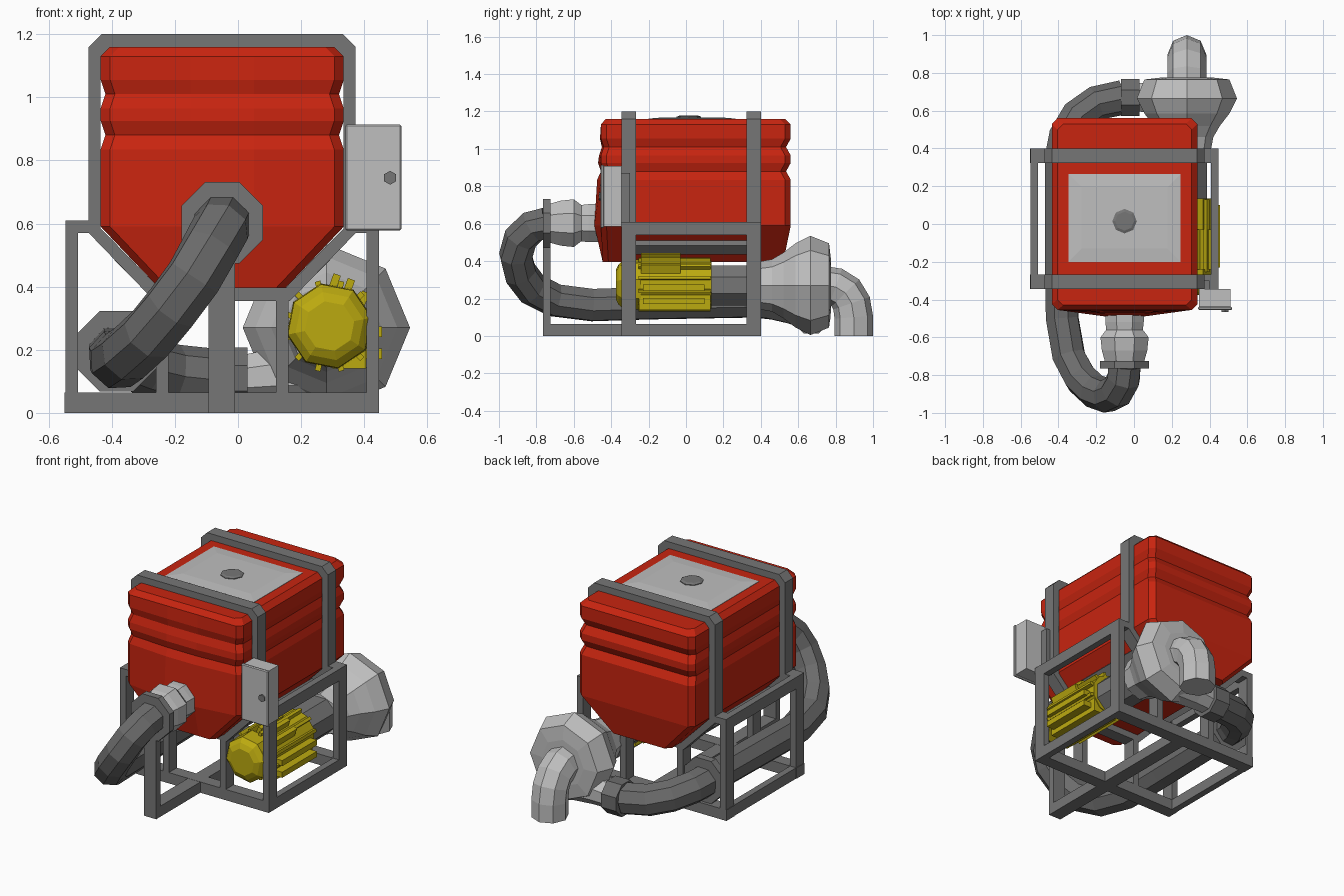
import bpy, bmesh, math
from mathutils import Vector, Matrix

if "Cube" in bpy.data.objects:
    bpy.data.objects.remove(bpy.data.objects["Cube"])


def material(name, rgb):
    m = bpy.data.materials.new(name)
    m.diffuse_color = (*rgb, 1)
    m.use_nodes = True
    m.node_tree.nodes["Principled BSDF"].inputs["Base Color"].default_value = m.diffuse_color
    return m


RED = material("red plastic", (0.58, 0.018, 0.005))
STEEL = material("frame grey", (0.18, 0.18, 0.18))
HOSE = material("hose grey", (0.15, 0.15, 0.15))
LIGHT = material("light grey", (0.52, 0.52, 0.52))
YELLOW = material("motor yellow", (0.50, 0.40, 0.005))


def finish(name, bm, mat):
    bmesh.ops.recalc_face_normals(bm, faces=bm.faces)
    me = bpy.data.meshes.new(name)
    bm.to_mesh(me)
    bm.free()
    me.materials.append(mat)
    ob = bpy.data.objects.new(name, me)
    bpy.context.collection.objects.link(ob)
    return ob


def loft(name, rings, mat, closed=False):
    """Skin a list of equal rings; cap the ends unless closed into a loop."""
    bm = bmesh.new()
    vs = [[bm.verts.new(p) for p in r] for r in rings]
    n = len(vs[0])
    pairs = list(zip(vs, vs[1:])) + ([(vs[-1], vs[0])] if closed else [])
    for a, b in pairs:
        for i in range(n):
            j = (i + 1) % n
            bm.faces.new((a[i], a[j], b[j], b[i]))
    if not closed:
        bm.faces.new(vs[0])
        bm.faces.new(vs[-1])
    return finish(name, bm, mat)


def tube(name, pts, radii, mat, n=8, phase=0.0):
    """Sweep an n-gon along a path with a radius per point."""
    pts = [Vector(p) for p in pts]
    if isinstance(radii, (int, float)):
        radii = [radii] * len(pts)
    rings, u = [], None
    for i, p in enumerate(pts):
        t = (pts[min(i + 1, len(pts) - 1)] - pts[max(i - 1, 0)]).normalized()
        if u is None:
            u = Vector((0, 0, 1)) if abs(t.z) < 0.9 else Vector((0, 1, 0))
        u = (u - t * u.dot(t)).normalized()
        w = t.cross(u)
        rings.append([p + radii[i] * (math.cos(a) * u + math.sin(a) * w)
                      for a in (phase + k * math.tau / n for k in range(n))])
    return loft(name, rings, mat)


def turned(name, x, z, profile, mat, n=8, phase=0.0):
    """Part turned about an axis along y; profile is (y, radius)."""
    return tube(name, [(x, y, z) for y, r in profile], [r for y, r in profile], mat, n, phase)


def box(name, x0, x1, y0, y1, z0, z1, mat, bevel=0, tilt=0):
    bm = bmesh.new()
    bmesh.ops.create_cube(bm, size=1)
    bmesh.ops.scale(bm, vec=(x1 - x0, y1 - y0, z1 - z0), verts=bm.verts)
    if bevel:
        bmesh.ops.bevel(bm, geom=bm.edges[:], offset=bevel, segments=1, affect='EDGES')
    bmesh.ops.rotate(bm, matrix=Matrix.Rotation(tilt, 3, 'Y'), verts=bm.verts)
    bmesh.ops.translate(bm, vec=((x0 + x1) / 2, (y0 + y1) / 2, (z0 + z1) / 2), verts=bm.verts)
    return finish(name, bm, mat)


CX = -0.05            # centre line of the tank
OCT = math.pi / 8     # turns an octagon onto its flat side

# Ribbed tank: (z, half width, front y, back y, front bulge)
levels = [(0.395, 0.20, -0.445, 0.52, 0.00), (0.59, 0.385, -0.455, 0.56, 0.035),
          (0.835, 0.385, -0.455, 0.56, 0.02), (0.88, 0.37, -0.44, 0.535, 0.015),
          (0.925, 0.385, -0.455, 0.56, 0.015), (0.965, 0.385, -0.455, 0.56, 0.01),
          (1.01, 0.37, -0.44, 0.535, 0.01), (1.055, 0.385, -0.455, 0.56, 0.005),
          (1.13, 0.385, -0.455, 0.56, 0.0), (1.16, 0.355, -0.43, 0.53, 0.0)]
rings = []
for z, h, f, b, bulge in levels:
    c = 0.03
    xy = [(-h, f + c), (-h + c, f), (-0.1, f - bulge), (0.1, f - bulge), (h - c, f), (h, f + c),
          (h, b - c), (h - c, b), (-h + c, b), (-h, b - c)]
    rings.append([(CX + x, y, z) for x, y in xy])
loft("tank", rings, RED)

# Lid and cap
rings = [[(CX + sx * (0.297 - i), 0.032 + sy * (0.233 - i), z)
          for sx, sy in ((-1, -1), (1, -1), (1, 1), (-1, 1))]
         for z, i in ((1.14, 0), (1.162, 0), (1.168, 0.07))]
loft("tank_lid", rings, LIGHT)
tube("lid_cap", [(CX, 0.015, 1.15), (CX, 0.015, 1.172), (CX, 0.015, 1.178)],
     [0.065, 0.065, 0.05], STEEL)

# Hoops round the tank and the end frames they stand in
inner = [(0.20, 0.395), (0.385, 0.585), (0.385, 1.13), (0.355, 1.16)]
outer = [(0.215, 0.355), (0.423, 0.57), (0.423, 1.16), (0.383, 1.20)]


def mirrored(p):
    return p + [(-x, z) for x, z in reversed(p)]


for tag, y0, y1 in (("front", -0.345, -0.268), ("back", 0.323, 0.40)):
    sections = [[(CX + o[0], y0, o[1]), (CX + o[0], y1, o[1]), (CX + i[0], y1, i[1]), (CX + i[0], y0, i[1])]
                for o, i in zip(mirrored(outer), mirrored(inner))]
    loft(tag + "_hoop", sections, STEEL, closed=True)
    box(tag + "_floor_rail", -0.55, 0.446, y0, y1, 0, 0.065, STEEL)
    for side, s in (("left", -1), ("right", 1)):
        def span(a, b):
            return sorted((CX + s * a, CX + s * b))
        box(f"{tag}_{side}_post", *span(0.457, 0.497), y0, y1, 0.03, 0.61, STEEL)
        box(f"{tag}_{side}_inner_post", *span(0.17, 0.21), y0, y1, 0.03, 0.37, STEEL)
        box(f"{tag}_{side}_bracket", *span(0.39, 0.48), y0, y1, 0.57, 0.61, STEEL)

# Lengthwise rails
for side, s in (("left", -1), ("right", 1)):
    x0, x1 = sorted((CX + s * 0.457, CX + s * 0.497))
    box(side + "_floor_rail", x0, x1, -0.345, 0.40, 0, 0.065, STEEL)
    box(side + "_top_rail", x0, x1, -0.345, 0.40, 0.54, 0.61, STEEL)
    xm = CX + s * 0.305
    box(side + "_tank_support", xm - 0.035, xm + 0.035, -0.30, 0.36, 0.455, 0.49, STEEL,
        tilt=-s * math.pi / 4)

# Central floor rail and front pipe post
box("centre_floor_rail", -0.093, -0.01, -0.765, 0.40, 0, 0.064, STEEL)
box("pipe_post", -0.093, -0.01, -0.765, -0.725, 0, 0.55, STEEL)

# Tank outlet fitting with flange
turned("outlet_fitting", CX, 0.603, [(-0.43, 0.11), (-0.52, 0.11), (-0.56, 0.105), (-0.60, 0.138),
                                     (-0.67, 0.13), (-0.73, 0.112)], LIGHT, phase=OCT)
turned("outlet_flange", CX, 0.603, [(-0.765, 0.14), (-0.725, 0.14)], STEEL, phase=OCT)

# Hose: from the flange, round the front, along the left side and behind to the pump
path = [(-0.05, -0.75, 0.60), (-0.055, -0.82, 0.585), (-0.09, -0.885, 0.52), (-0.14, -0.91, 0.43),
        (-0.21, -0.885, 0.335), (-0.28, -0.82, 0.25), (-0.345, -0.70, 0.19), (-0.38, -0.50, 0.165),
        (-0.385, -0.20, 0.175), (-0.385, 0.36, 0.185), (-0.365, 0.46, 0.175), (-0.30, 0.57, 0.15),
        (-0.20, 0.64, 0.125), (-0.06, 0.67, 0.11)]
tube("hose", path, 0.092, HOSE, phase=OCT)
turned("hose_flange", -0.385, 0.195, [(0.34, 0.138), (0.385, 0.138)], STEEL, phase=OCT)
tube("hose_collar", [(-0.07, 0.67, 0.11), (0.03, 0.67, 0.11)], 0.105, HOSE, phase=OCT)

# Pump with inlet nozzle and discharge elbow
PX, PZ = 0.28, 0.27
turned("pump_casing", PX, PZ, [(0.38, 0.125), (0.46, 0.14), (0.52, 0.175), (0.585, 0.225), (0.665, 0.265),
                               (0.765, 0.225), (0.775, 0.14)], LIGHT)
tube("pump_nozzle", [(0.28, 0.67, 0.13), (0.12, 0.67, 0.12), (0.02, 0.67, 0.11)],
     [0.11, 0.09, 0.08], LIGHT, phase=OCT)
elbow = [(PX, 0.74, PZ), (PX, 0.80, 0.262), (PX, 0.852, 0.23), (PX, 0.885, 0.175),
         (PX, 0.897, 0.10), (PX, 0.897, 0.0)]
tube("pump_elbow", elbow, 0.103, LIGHT)

# Drive shaft housing and motor
turned("shaft_housing", PX, PZ, [(0.10, 0.115), (0.40, 0.115)], STEEL, phase=OCT)
MX, MZ = 0.29, 0.275
turned("motor_body", MX, MZ, [(-0.26, 0.128), (0.135, 0.128)], YELLOW, n=10)
turned("motor_fan_cover", MX, MZ, [(-0.24, 0.138), (-0.335, 0.135), (-0.36, 0.11), (-0.375, 0.08)],
       YELLOW, n=8, phase=0.2)
for k in range(12):
    a = math.radians(15 + 30 * k)
    x, z = MX + 0.125 * math.cos(a), MZ + 0.125 * math.sin(a)
    box(f"motor_fin_{k + 1}", x - 0.022, x + 0.022, -0.255, 0.13, z - 0.009, z + 0.009, YELLOW, tilt=-a)
box("motor_foot", 0.30, 0.405, -0.25, 0.13, 0.14, 0.22, YELLOW)
for k, z in enumerate((0.187, 0.257)):
    box(f"motor_side_rib_{k + 1}", 0.38, 0.456, -0.23, 0.10, z - 0.017, z + 0.017, YELLOW)
for k, (x, z) in enumerate(((0.305, 0.415), (0.35, 0.40), (0.395, 0.36))):
    box(f"motor_top_rib_{k + 1}", x - 0.012, x + 0.012, -0.24, -0.03, z - 0.03, z + 0.025, YELLOW, tilt=0.35)

# Control cabinet with door, lock and mounting plate
box("cabinet", 0.345, 0.512, -0.442, -0.345, 0.585, 0.908, LIGHT)
box("cabinet_door", 0.34, 0.518, -0.456, -0.438, 0.578, 0.914, LIGHT, bevel=0.005)
turned("cabinet_lock", 0.482, 0.745, [(-0.465, 0.022), (-0.45, 0.022)], STEEL, n=6)
box("cabinet_mount", 0.35, 0.40, -0.348, -0.30, 0.60, 0.87, STEEL)
